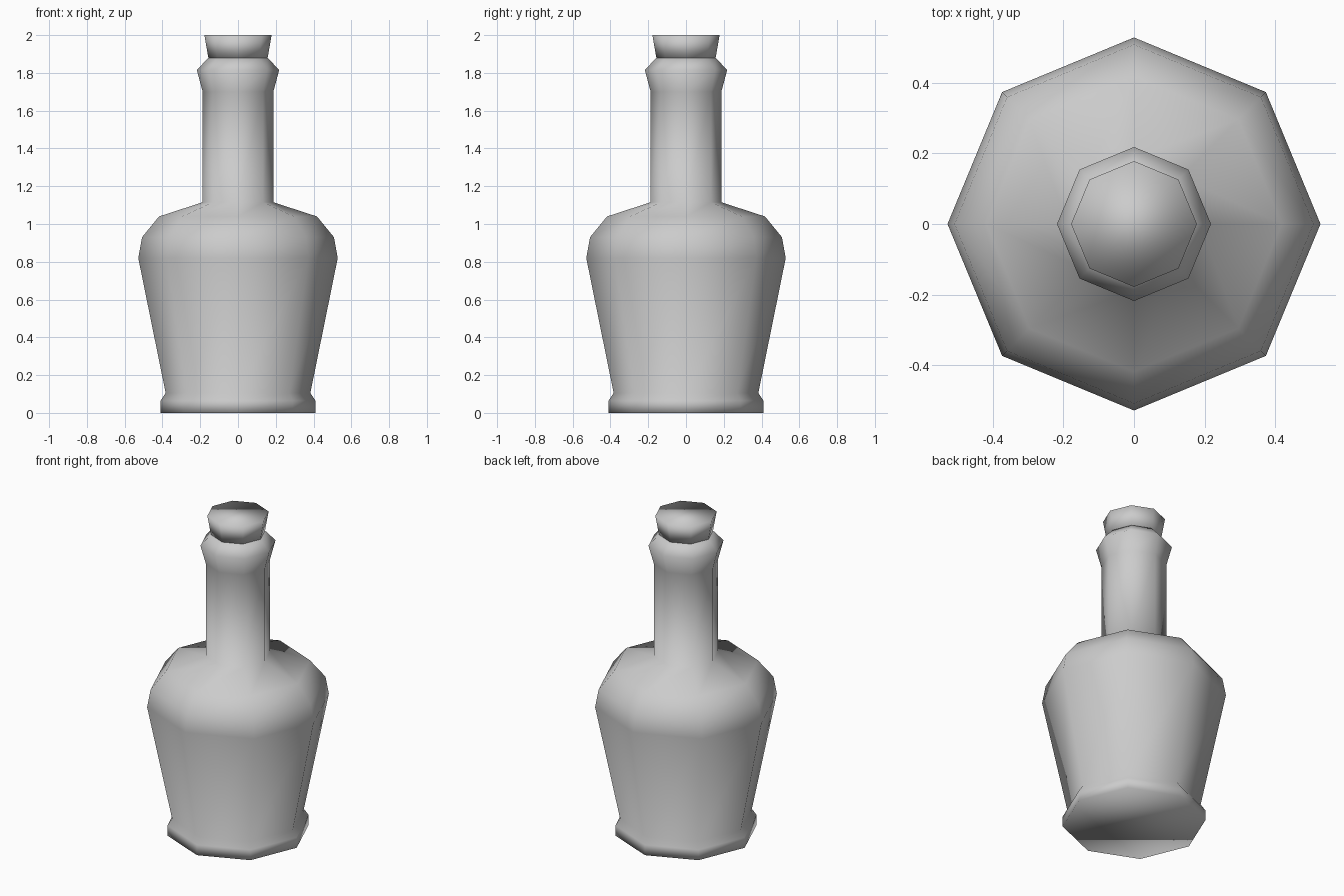
import bpy
import bmesh
from math import cos, sin, pi

if "Cube" in bpy.data.objects:
    bpy.data.objects.remove(bpy.data.objects["Cube"])

SIDES = 8


def lathe(name, profile, cap_top=False):
    """Turn a (radius, height) profile into an eight-sided smooth solid."""
    bm = bmesh.new()
    rings = [[bm.verts.new((r * cos(2 * pi * i / SIDES), r * sin(2 * pi * i / SIDES), z))
              for i in range(SIDES)] for r, z in profile]
    for low, high in zip(rings, rings[1:]):
        for i in range(SIDES):
            j = (i + 1) % SIDES
            bm.faces.new((low[i], low[j], high[j], high[i]))
    bm.faces.new(rings[0][::-1])
    if cap_top:
        bm.faces.new(rings[-1])
    for face in bm.faces:
        face.smooth = True
    mesh = bpy.data.meshes.new(name)
    bm.to_mesh(mesh)
    bm.free()
    obj = bpy.data.objects.new(name, mesh)
    bpy.context.collection.objects.link(obj)
    return obj


# Bottle: foot, tapered body, rounded shoulder, neck and flared lip
lathe("bottle", [(0.41, 0), (0.41, 0.065), (0.383, 0.105), (0.528, 0.82),
                 (0.508, 0.93), (0.418, 1.04), (0.187, 1.115),
                 (0.187, 1.70), (0.218, 1.815), (0.157, 1.88)], cap_top=True)

# Cork: tapered stopper sitting in the lip
lathe("cork", [(0.157, 1.88), (0.178, 2.0)], cap_top=True)
